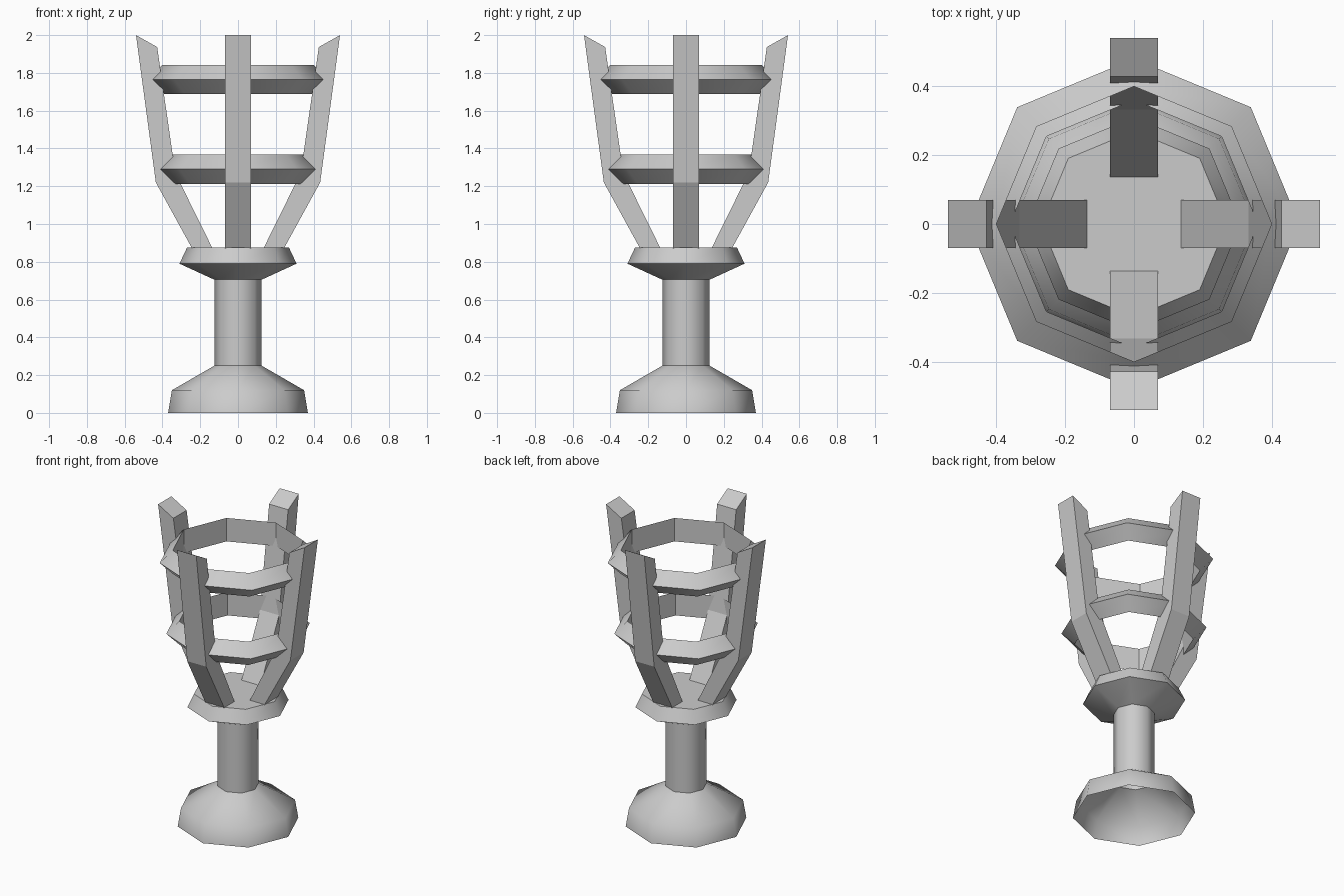
import bpy, bmesh, math
from mathutils import Matrix

cube = bpy.data.objects.get("Cube")
if cube:
    bpy.data.objects.remove(cube, do_unlink=True)

SIDES = 8
grey = bpy.data.materials.new("plain grey")
grey.use_nodes = True
grey.diffuse_color = (0.6, 0.6, 0.6, 1)
grey.node_tree.nodes["Principled BSDF"].inputs["Base Color"].default_value = (0.6, 0.6, 0.6, 1)


def finish(name, bm, angle):
    """Turn the bmesh into a shaded object."""
    bmesh.ops.recalc_face_normals(bm, faces=bm.faces)
    mesh = bpy.data.meshes.new(name)
    bm.to_mesh(mesh)
    bm.free()
    mesh.materials.append(grey)
    obj = bpy.data.objects.new(name, mesh)
    bpy.context.collection.objects.link(obj)
    if angle:
        bpy.ops.object.select_all(action="DESELECT")
        obj.select_set(True)
        bpy.context.view_layer.objects.active = obj
        bpy.ops.object.shade_smooth_by_angle(angle=math.radians(angle))
    return obj


def lathe(name, profile, angle, closed=False, cap_top=False):
    """Revolve (radius, height) points into an octagonal part."""
    bm = bmesh.new()
    rings = []
    for r, z in profile:
        turns = [2 * math.pi * i / SIDES for i in range(SIDES)]
        rings.append([bm.verts.new((r * math.cos(a), r * math.sin(a), z)) for a in turns])
    pairs = list(zip(rings, rings[1:]))
    if closed:
        pairs.append((rings[-1], rings[0]))
    for low, high in pairs:
        for i in range(SIDES):
            j = (i + 1) % SIDES
            bm.faces.new((low[i], low[j], high[j], high[i]))
    if cap_top:
        bm.faces.new(rings[-1])
    return finish(name, bm, angle)


def prong(name, turn):
    """Bent square bar leaning outwards, mitred at the bend."""
    outer = [(0.24, 0.865), (0.435, 1.22), (0.54, 2.0)]
    inner = [(0.132, 0.865), (0.332, 1.27), (0.428, 1.937)]
    half = 0.07
    bm = bmesh.new()
    loops = []
    for (xo, zo), (xi, zi) in zip(outer, inner):
        corners = [(xo, -half, zo), (xo, half, zo), (xi, half, zi), (xi, -half, zi)]
        loops.append([bm.verts.new(c) for c in corners])
    for low, high in zip(loops, loops[1:]):
        for i in range(4):
            j = (i + 1) % 4
            bm.faces.new((low[i], low[j], high[j], high[i]))
    bm.faces.new(loops[0])
    bm.faces.new(loops[-1])
    bm.transform(Matrix.Rotation(turn, 4, "Z"))
    return finish(name, bm, 0)


# Hollow foot, stem and collar
lathe("base", [(0.37, 0), (0.35, 0.12), (0.125, 0.25)], 50)
lathe("stem", [(0.125, 0.25), (0.125, 0.705)], 50)
lathe("collar", [(0.125, 0.705), (0.31, 0.79), (0.27, 0.875)], 50, cap_top=True)

# Two hoops with a triangular section
for name, radius, z in (("lower_hoop", 0.36, 1.29), ("upper_hoop", 0.40, 1.765)):
    lathe(name, [(radius, z - 0.078), (radius + 0.08, z), (radius, z + 0.078)], 40, closed=True)

# Four prongs around the cage
for i, side in enumerate(("left", "back", "right", "front")):
    prong(side + "_prong", i * math.pi / 2)
